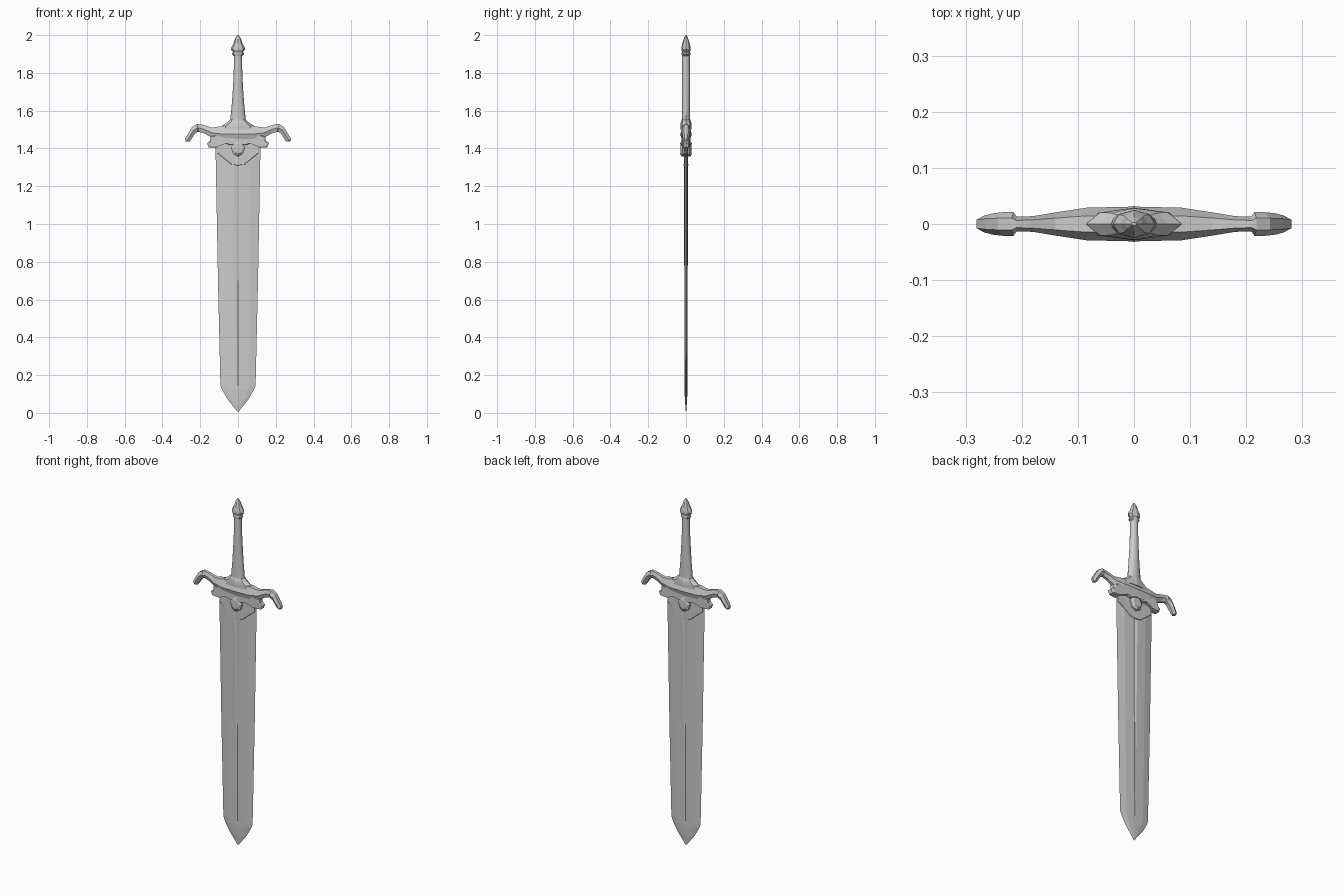
import bpy, bmesh, math

if "Cube" in bpy.data.objects:
    bpy.data.objects.remove(bpy.data.objects["Cube"])


def finish(name, bm, smooth=None):
    bmesh.ops.remove_doubles(bm, verts=bm.verts, dist=1e-5)
    bmesh.ops.recalc_face_normals(bm, faces=bm.faces)
    me = bpy.data.meshes.new(name)
    bm.to_mesh(me)
    bm.free()
    ob = bpy.data.objects.new(name, me)
    bpy.context.collection.objects.link(ob)
    if smooth:
        bpy.context.view_layer.objects.active = ob
        ob.select_set(True)
        bpy.ops.object.shade_smooth_by_angle(angle=math.radians(smooth))
        ob.select_set(False)
    return ob


def bridge(name, rings, smooth=None):
    """Skin a list of closed rings and cap both ends."""
    bm = bmesh.new()
    loops = [[bm.verts.new(p) for p in ring] for ring in rings]
    n = len(rings[0])
    for a, b in zip(loops, loops[1:]):
        for i in range(n):
            j = (i + 1) % n
            bm.faces.new((a[i], a[j], b[j], b[i]))
    bm.faces.new(loops[0])
    bm.faces.new(loops[-1])
    return finish(name, bm, smooth)


def turned(name, sections, n, smooth=None):
    """Elliptical loft up z from (z, x radius, y radius)."""
    return bridge(name, [[(rx * math.cos(math.tau * i / n),
                           ry * math.sin(math.tau * i / n), z)
                          for i in range(n)] for z, rx, ry in sections], smooth)


def plate(name, half, thick, inset, rim):
    """Mirrored outline with chamfered faces; thick(x) is the half depth."""
    pts = half + [(-x, z) for x, z in reversed(half) if x > 1e-6]
    zc = (min(p[1] for p in pts) + max(p[1] for p in pts)) / 2
    rings = []
    for side, s, k in ((-1, inset, 1), (-1, 1, rim), (1, 1, rim), (1, inset, 1)):
        rings.append([(x * s, side * k * thick(abs(x)), zc + (z - zc) * s)
                      for x, z in pts])
    return bridge(name, rings)


# Blade: wedge section with a narrow central fuller
def blade_ring(z, w, t, g, d):
    half = [(w, 0), (w * 0.6, t * 0.75), (g, t), (0, t - d)]
    front = [(x, -y, z) for x, y in half]
    front += [(-x, -y, z) for x, y in reversed(half[:-1])]
    back = [(-x, y, z) for x, y in half[1:]]
    back += [(x, y, z) for x, y in reversed(half[1:-1])]
    return front + back


bridge("blade", [blade_ring(*s) for s in (
    (0.003, 0.001, 0.0008, 0.0003, 0),
    (0.07, 0.054, 0.006, 0.002, 0),
    (0.12, 0.083, 0.008, 0.003, 0),
    (0.145, 0.093, 0.008, 0.004, 0.002),
    (0.70, 0.106, 0.009, 0.009, 0.003),
    (1.30, 0.117, 0.011, 0.014, 0.004),
    (1.45, 0.12, 0.011, 0.014, 0.004))])

# Chevron reinforcing the blade root
plate("blade_root", [(0, 1.31), (0.035, 1.315), (0.108, 1.375), (0.112, 1.43), (0, 1.44)],
      lambda x: 0.0135 - 0.05 * x, 0.97, 0.8)

# Crossguard: hexagonal section swept out to drooping hooks
arm = [((0.0, 1.522), (0.0, 1.43), 0.031),
       ((0.085, 1.518), (0.085, 1.435), 0.029),
       ((0.14, 1.510), (0.135, 1.455), 0.021),
       ((0.185, 1.525), (0.175, 1.478), 0.014),
       ((0.21, 1.529), (0.208, 1.488), 0.013),
       ((0.218, 1.528), (0.212, 1.488), 0.021),
       ((0.242, 1.515), (0.226, 1.480), 0.021),
       ((0.264, 1.480), (0.240, 1.460), 0.019),
       ((0.281, 1.450), (0.252, 1.441), 0.015),
       ((0.276, 1.436), (0.256, 1.436), 0.011)]


def arm_ring(o, i, t, s):
    mid = ((o[0] + i[0]) / 2, (o[1] + i[1]) / 2)
    pts = [(o, -.5), (mid, -1), (i, -.5), (i, .5), (mid, 1), (o, .5)]
    return [(s * p[0], t * k, p[1]) for p, k in pts]


bridge("crossguard", [arm_ring(*a, -1) for a in reversed(arm)]
       + [arm_ring(*a, 1) for a in arm[1:]])

# Lower guard plate with flared lobes
plate("guard_plate", [(0, 1.428), (0.04, 1.418), (0.065, 1.426), (0.115, 1.406),
                      (0.155, 1.406), (0.164, 1.428), (0.148, 1.442),
                      (0.145, 1.462), (0.11, 1.475), (0, 1.48)],
      lambda x: 0.031 - 0.08 * x, 0.93, 0.7)

# Faceted gem
plate("gem", [(0, 1.357), (0.026, 1.37), (0.038, 1.405), (0.02, 1.437), (0, 1.438)],
      lambda x: 0.032 - 0.15 * x, 0.65, 0.7)

# Collar under the grip
turned("collar", [(1.50, 0.09, 0.029), (1.52, 0.085, 0.029),
                  (1.536, 0.06, 0.028), (1.552, 0.042, 0.023)], 8)

# Grip, flared at the guard
turned("grip", [(1.54, 0.041, 0.023), (1.56, 0.040, 0.022), (1.62, 0.034, 0.022),
                (1.70, 0.028, 0.022), (1.79, 0.023, 0.021), (1.90, 0.021, 0.020)], 16, 35)

# Pommel: ring and pointed bud
turned("pommel_ring", [(1.890, 0.022, 0.020), (1.897, 0.031, 0.023),
                       (1.905, 0.031, 0.023), (1.912, 0.024, 0.021)], 8)
turned("pommel_bud", [(1.908, 0.024, 0.020), (1.925, 0.038, 0.025), (1.935, 0.036, 0.024),
                      (1.955, 0.024, 0.020), (1.98, 0.016, 0.012), (2.0, 0.004, 0.003)], 8)
